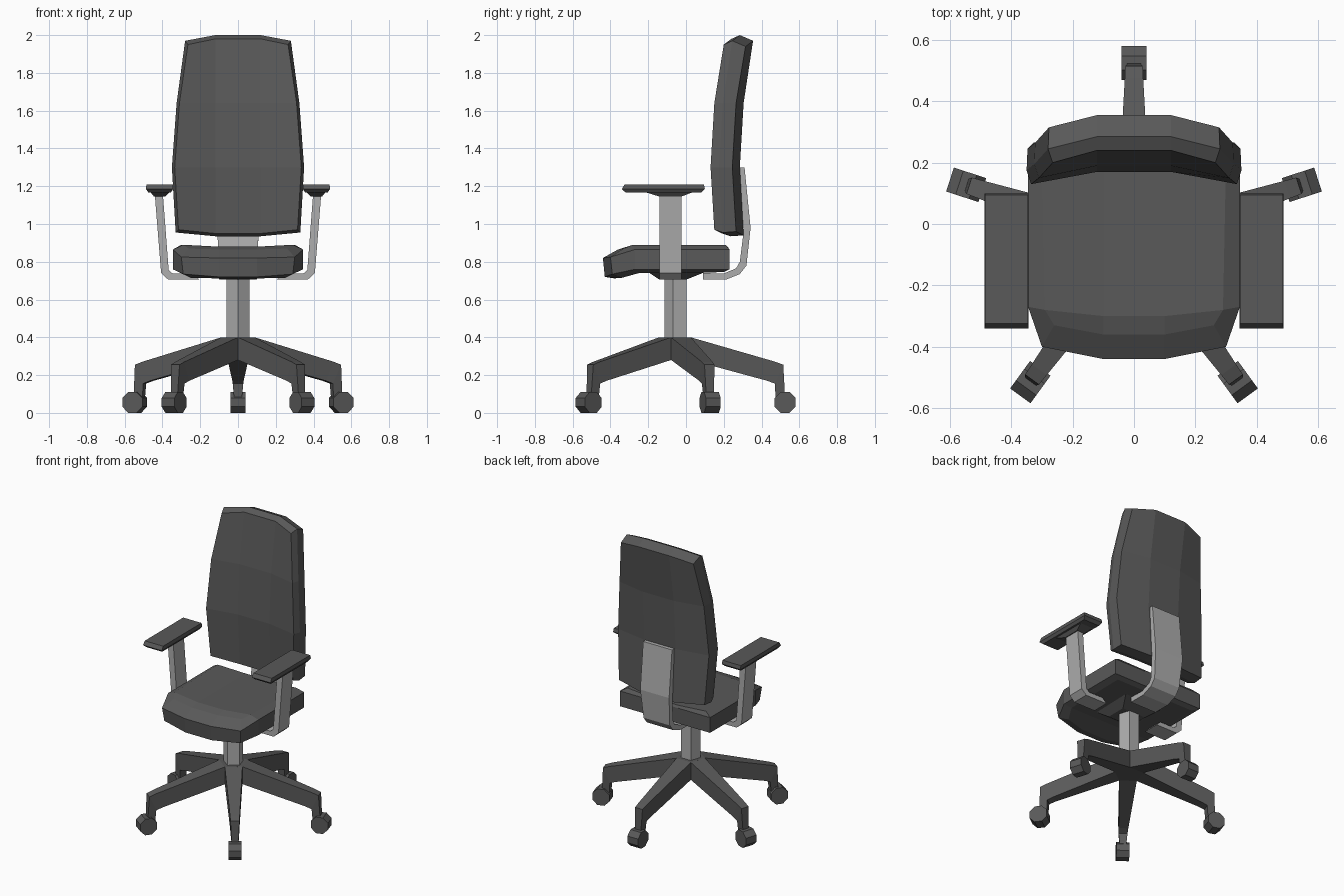
import bpy, bmesh, math
from mathutils import Matrix, Vector

if "Cube" in bpy.data.objects:
    bpy.data.objects.remove(bpy.data.objects["Cube"])


def material(name, v):
    m = bpy.data.materials.new(name)
    m.diffuse_color = (v, v, v, 1)
    m.use_nodes = True
    m.node_tree.nodes["Principled BSDF"].inputs["Base Color"].default_value = m.diffuse_color
    return m


DARK, LIGHT = material("dark_grey", 0.1), material("light_grey", 0.42)


def finish(name, bm, mat):
    bmesh.ops.recalc_face_normals(bm, faces=bm.faces)
    me = bpy.data.meshes.new(name)
    bm.to_mesh(me)
    bm.free()
    me.materials.append(mat)
    ob = bpy.data.objects.new(name, me)
    bpy.context.collection.objects.link(ob)
    return ob


def loft(name, rings, mat):
    """Skin a list of equal-sized rings and cap both ends."""
    bm = bmesh.new()
    vs = [[bm.verts.new(p) for p in ring] for ring in rings]
    n = len(vs[0])
    for a, b in zip(vs, vs[1:]):
        for i in range(n):
            bm.faces.new((a[i], a[(i + 1) % n], b[(i + 1) % n], b[i]))
    bm.faces.new(vs[0])
    bm.faces.new(vs[-1])
    return finish(name, bm, mat)


def ribbon(name, stations, place, mat):
    """Bent bar: stations are (outer a, b, inner a, b, half width)."""
    return loft(name, [[place(a, b, -w), place(a, b, w), place(c, d, w), place(c, d, -w)]
                       for a, b, c, d, w in stations], mat)


def block(name, rects, mat, sx=1):
    """Stacked rectangles (x0, x1, y0, y1, z)."""
    return loft(name, [[(sx * x0, y0, z), (sx * x1, y0, z), (sx * x1, y1, z), (sx * x0, y1, z)]
                       for x0, x1, y0, y1, z in rects], mat)


def slab(name, layers, mat):
    """Cushion: first and last layers are full grids, those between only rims."""
    bm = bmesh.new()
    R, C = len(layers[0]), len(layers[0][0])
    rim = ([(0, c) for c in range(C)] + [(r, C - 1) for r in range(1, R)]
           + [(R - 1, c) for c in range(C - 2, -1, -1)] + [(r, 0) for r in range(R - 2, 0, -1)])
    full = [(r, c) for r in range(R) for c in range(C)]
    vs = [{k: bm.verts.new(g[k[0]][k[1]]) for k in (full if g in (layers[0], layers[-1]) else rim)}
          for g in layers]
    for v in (vs[0], vs[-1]):
        for r in range(R - 1):
            for c in range(C - 1):
                bm.faces.new((v[r, c], v[r, c + 1], v[r + 1, c + 1], v[r + 1, c]))
    for a, b in zip(vs, vs[1:]):
        for k, l in zip(rim, rim[1:] + rim[:1]):
            bm.faces.new((a[k], a[l], b[l], b[k]))
    return finish(name, bm, mat)


def prism(name, sides, r, z0, z1, y, mat):
    angs = [-math.pi / 2 + math.tau * i / sides for i in range(sides)]
    return loft(name, [[(r * math.cos(a), y + r * math.sin(a), z) for a in angs]
                       for z in (z0, z1)], mat)


# backrest: rows are (half width, front y, z at sides, extra z in the middle)
back_rows = [(.33, .15, .955, -.02), (.35, .13, 1.3, 0), (.325, .15, 1.64, 0), (.28, .2, 1.97, .03)]
back_layers = []
for inset, dy, lo, hi in [(.015, 0, .015, -.02), (0, .045, 0, 0), (.003, .115, .005, -.03)]:
    grid = []
    for i, (w, y, z, dz) in enumerate(back_rows):
        z += lo if i == 0 else hi if i == 3 else 0
        w -= inset
        grid.append([(-w, y + dy, z), (-.12, y + dy + .04, z + dz),
                     (.12, y + dy + .04, z + dz), (w, y + dy, z)])
    back_layers.append(grid)
slab("backrest", back_layers, DARK)

# seat: each row is (half width, y side, y middle, z side, z middle)
seat_layers = [
    [(.26, -.33, -.36, .87, .865), (.29, -.28, -.30, .89, .88), (.30, .21, .22, .89, .88)],
    [(.30, -.40, -.44, .825, .82), (.345, -.27, -.27, .865, .865), (.345, .23, .23, .865, .865)],
    [(.29, -.39, -.43, .735, .72), (.345, -.27, -.27, .76, .76), (.345, .23, .23, .76, .76)],
    [(.25, -.34, -.38, .715, .712), (.30, -.25, -.25, .74, .74), (.30, .20, .20, .745, .745)]]
slab("seat", [[[(-w, ys, zs), (-.1, ym, zm), (.1, ym, zm), (w, ys, zs)]
               for w, ys, ym, zs, zm in g] for g in seat_layers], DARK)
block("seat_mechanism", [(-.09, .09, -.14, 0, .705), (-.15, .15, -.2, .1, .745)], DARK)

# curved bracket carrying the backrest
ribbon("back_bracket", [(.09, .705, .09, .74, .1), (.21, .705, .2, .738, .1),
                        (.285, .735, .265, .765, .1), (.32, .78, .285, .80, .1),
                        (.342, .98, .305, .96, .11), (.31, 1.3, .27, 1.3, .11)],
       lambda a, b, w: (w, a, b), LIGHT)

# armrests
for side, sx in (("right", 1), ("left", -1)):
    ribbon(side + "_arm_post", [(.205, .706, .235, .737, .058), (.37, .706, .345, .737, .058),
                                (.407, .74, .367, .755, .058), (.44, 1.15, .397, 1.15, .058)],
           lambda a, b, w: (sx * a, -.082 + w, b), LIGHT)
    block(side + "_arm_bracket", [(.385, .445, -.14, -.025, 1.145),
                                  (.36, .465, -.22, .04, 1.17)], DARK, sx)
    block(side + "_arm_pad", [(.355, .475, -.32, .08, 1.167), (.343, .487, -.34, .1, 1.185),
                              (.345, .485, -.325, .095, 1.21)], DARK, sx)

# column and five-legged base
CY = -.05
prism("column", 5, .065, .38, .72, CY, LIGHT)
prism("base_hub", 5, .0935, .28, .4, CY, DARK)
leg = [(.0755, .4, .0755, .28, .055), (.525, .27, .48, .17, .03),
       (.565, .255, .52, .155, .028), (.575, .07, .525, .07, .02)]
for i in range(5):
    rot = Matrix.Translation((0, CY, 0)) @ Matrix.Rotation(math.tau * i / 5, 4, 'Z')
    ribbon(f"base_leg_{i + 1}", leg, lambda a, b, w: rot @ Vector((w, a, b)), DARK)
    # octagonal caster across the end of the leg
    angs = [math.tau * (k + .5) / 8 for k in range(8)]
    loft(f"caster_{i + 1}", [[rot @ Vector((x, .575 + .06 * math.cos(a), .0555 + .06 * math.sin(a)))
                              for a in angs] for x in (-.041, .041)], DARK)
